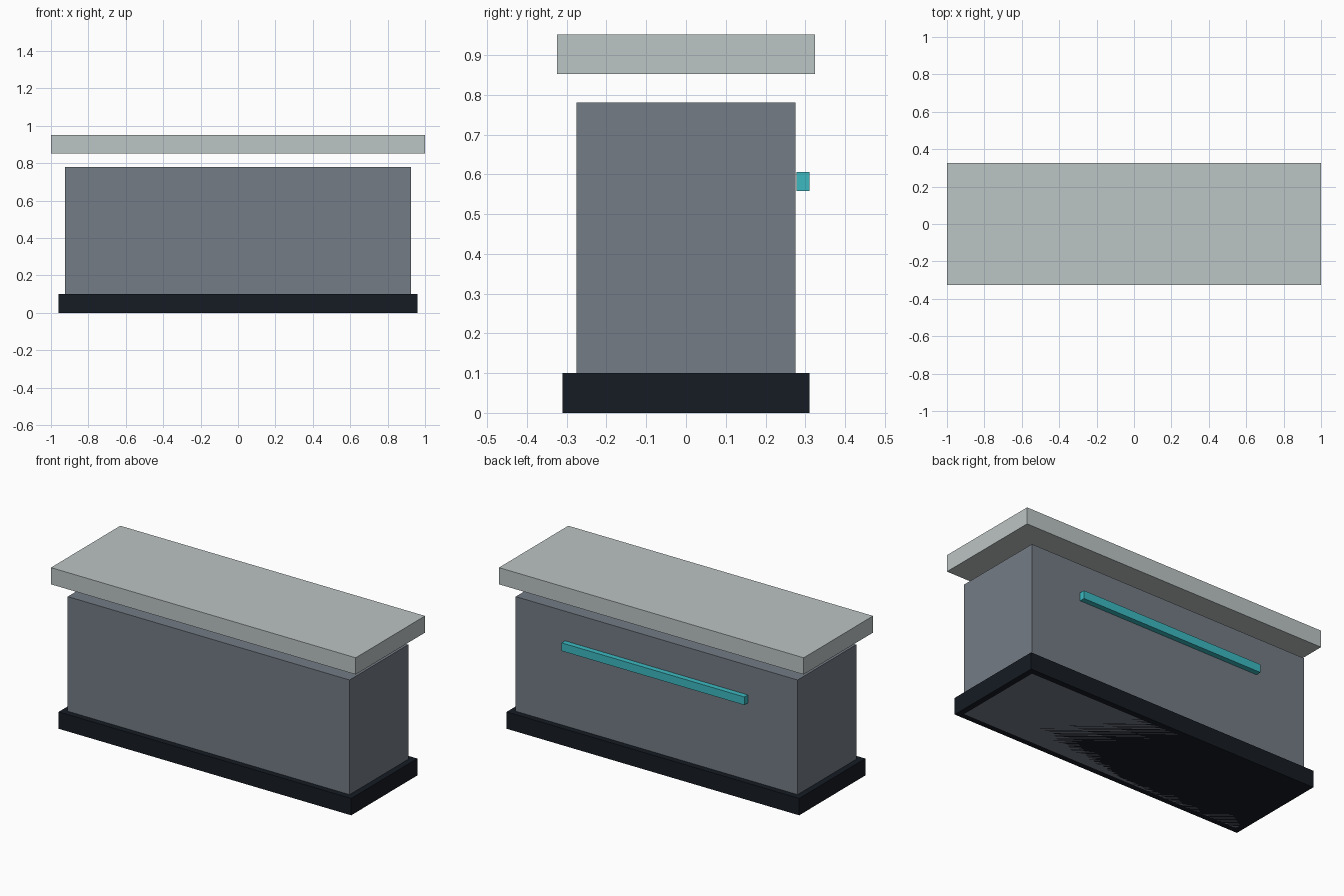
import bpy

if "Cube" in bpy.data.objects:
    bpy.data.objects.remove(bpy.data.objects["Cube"])


def material(name, rgb):
    mat = bpy.data.materials.new(name)
    # display colour to linear
    mat.diffuse_color = [(c / 255) ** 2.2 for c in rgb] + [1]
    mat.use_nodes = True
    mat.node_tree.nodes["Principled BSDF"].inputs["Base Color"].default_value = mat.diffuse_color
    return mat


def box(name, x, y, z, mat):
    """Box from (min, max) ranges along each axis."""
    ranges = (x, y, z)
    bpy.ops.mesh.primitive_cube_add(size=1, location=[(a + b) / 2 for a, b in ranges])
    obj = bpy.context.object
    obj.name = name
    obj.scale = [b - a for a, b in ranges]
    bpy.ops.object.transform_apply(location=False, rotation=False, scale=True)
    obj.data.materials.append(mat)
    return obj


# counter body, reaching down through the plinth to the floor
box("counter_body", (-0.925, 0.925), (-0.275, 0.275), (0, 0.78),
    material("body_grey", (115, 123, 132)))

# dark plinth around the foot
box("plinth", (-0.96, 0.96), (-0.31, 0.31), (0, 0.10),
    material("plinth_dark", (28, 33, 40)))

# overhanging worktop, floating just above the body
box("worktop", (-1, 1), (-0.325, 0.325), (0.852, 0.951),
    material("worktop_light", (187, 195, 195)))

# teal strip on the back face
box("accent_strip", (-0.6, 0.6), (0.278, 0.31), (0.558, 0.606),
    material("strip_teal", (62, 184, 192)))
